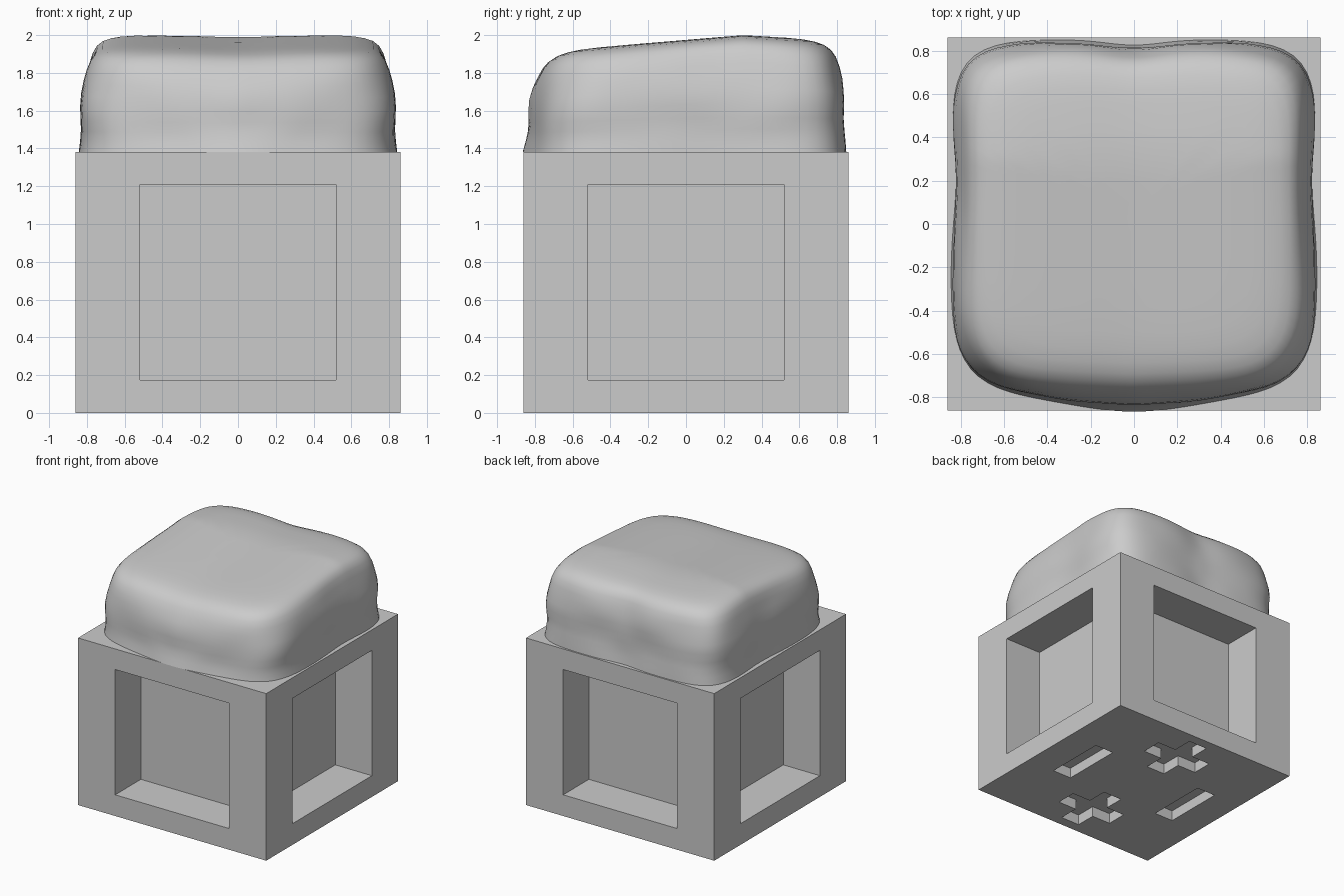
import bpy, bmesh, math
from mathutils import Vector, noise

if "Cube" in bpy.data.objects:
    bpy.data.objects.remove(bpy.data.objects["Cube"])

grey = bpy.data.materials.new("plain grey")
grey.diffuse_color = (0.6, 0.6, 0.6, 1)
grey.use_nodes = True
grey.node_tree.nodes["Principled BSDF"].inputs["Base Color"].default_value = grey.diffuse_color


def box(name, x0, x1, y0, y1, z0, z1):
    bpy.ops.mesh.primitive_cube_add(size=1, location=((x0 + x1) / 2, (y0 + y1) / 2, (z0 + z1) / 2))
    ob = bpy.context.object
    ob.name = name
    ob.scale = (x1 - x0, y1 - y0, z1 - z0)
    bpy.ops.object.transform_apply(location=True, rotation=False, scale=True)
    return ob


def cut(target, *dims):
    cutter = box("cutter", *dims)
    cutter.hide_render = True
    mod = target.modifiers.new("cut", 'BOOLEAN')
    mod.operation = 'DIFFERENCE'
    mod.solver = 'EXACT'
    mod.object = cutter
    bpy.context.view_layer.objects.active = target
    bpy.ops.object.modifier_apply(modifier=mod.name)
    bpy.data.objects.remove(cutter, do_unlink=True)


# Block body
H, W, TOP = 0.86, 0.52, 1.38
block = box("block_body", -H, H, -H, H, 0, TOP)
block.data.materials.append(grey)

# Deep square windows on the four sides
D = 0.525
for a, b in ((-1, -D), (D, 1)):
    cut(block, a, b, -W, W, 0.175, 1.21)
    cut(block, -W, W, a, b, 0.175, 1.21)

# Shallow bar and cross recesses underneath
L, B, DEEP = 0.257, 0.086, 0.086
for s in (-1, 1):
    c = s * 0.518
    cut(block, c - B, c + B, -L, L, -0.1, DEEP)
    cut(block, -L, L, c - B, c + B, -0.1, DEEP)
    cut(block, -B, B, c - L, c + L, -0.1, DEEP)


# Soft rounded cushion on top, lofted from squarish rings
def gauss(v, w):
    return math.exp(-(v / w) ** 2)


def roof(y):
    # top rises towards the back, then dips slightly
    return 2.0 - (0.083 * (0.3 - y) if y < 0.3 else 0.05 * (y - 0.3))


# (ring scale, height fraction)
profile = [(1.0, 0), (0.99, 0.1), (0.985, 0.2), (0.987, 0.3), (0.99, 0.42), (0.985, 0.54),
           (0.97, 0.66), (0.95, 0.76), (0.925, 0.85), (0.895, 0.91), (0.855, 0.95),
           (0.80, 0.975), (0.73, 0.99), (0.64, 0.997), (0.5, 1), (0.35, 1), (0.2, 1), (0.08, 1)]
SEG = 128


def place(c, s, scale, t):
    n = 6.0 if s > 0 else 5.0
    r = (abs(c) ** n + abs(s) ** n) ** (-1 / n) * scale
    x, y = 0.845 * r * c, 0.03 + 0.82 * r * s
    edge = scale ** 4
    x *= 1 - 0.028 * gauss(y - 0.2, 0.25) * edge              # side waist
    if s < 0:                                                 # bulging front
        y -= 0.075 * (1 - 0.55 * t) * edge * gauss(x, 0.45) * abs(s) ** 2
    else:                                                     # dipped back
        y -= 0.025 * gauss(x, 0.18) * edge * s
    z = TOP + t * (roof(y) - TOP)
    z -= 0.01 * gauss(x, 0.25) * t                            # shallow middle
    # gentle mirrored unevenness on the sides
    k = 0.02 * noise.noise(Vector((abs(x) * 3, y * 3, z * 5))) * edge * min(1, t * 4)
    return (x * (1 + k), y * (1 + k), z)


bm = bmesh.new()
rings = []
for scale, t in profile:
    rings.append([bm.verts.new(place(math.cos(a), math.sin(a), scale, t))
                  for a in (2 * math.pi * (i + 0.5) / SEG for i in range(SEG))])
for lo, hi in zip(rings, rings[1:]):
    for i in range(SEG):
        j = (i + 1) % SEG
        bm.faces.new((lo[i], lo[j], hi[j], hi[i]))
bm.faces.new(rings[-1])
bm.faces.new(rings[0][::-1])
bmesh.ops.recalc_face_normals(bm, faces=bm.faces)
mesh = bpy.data.meshes.new("top_cushion")
bm.to_mesh(mesh)
bm.free()
cushion = bpy.data.objects.new("top_cushion", mesh)
bpy.context.collection.objects.link(cushion)
mesh.materials.append(grey)
bpy.ops.object.select_all(action='DESELECT')
cushion.select_set(True)
bpy.context.view_layer.objects.active = cushion
bpy.ops.object.shade_smooth_by_angle(angle=math.radians(50))
